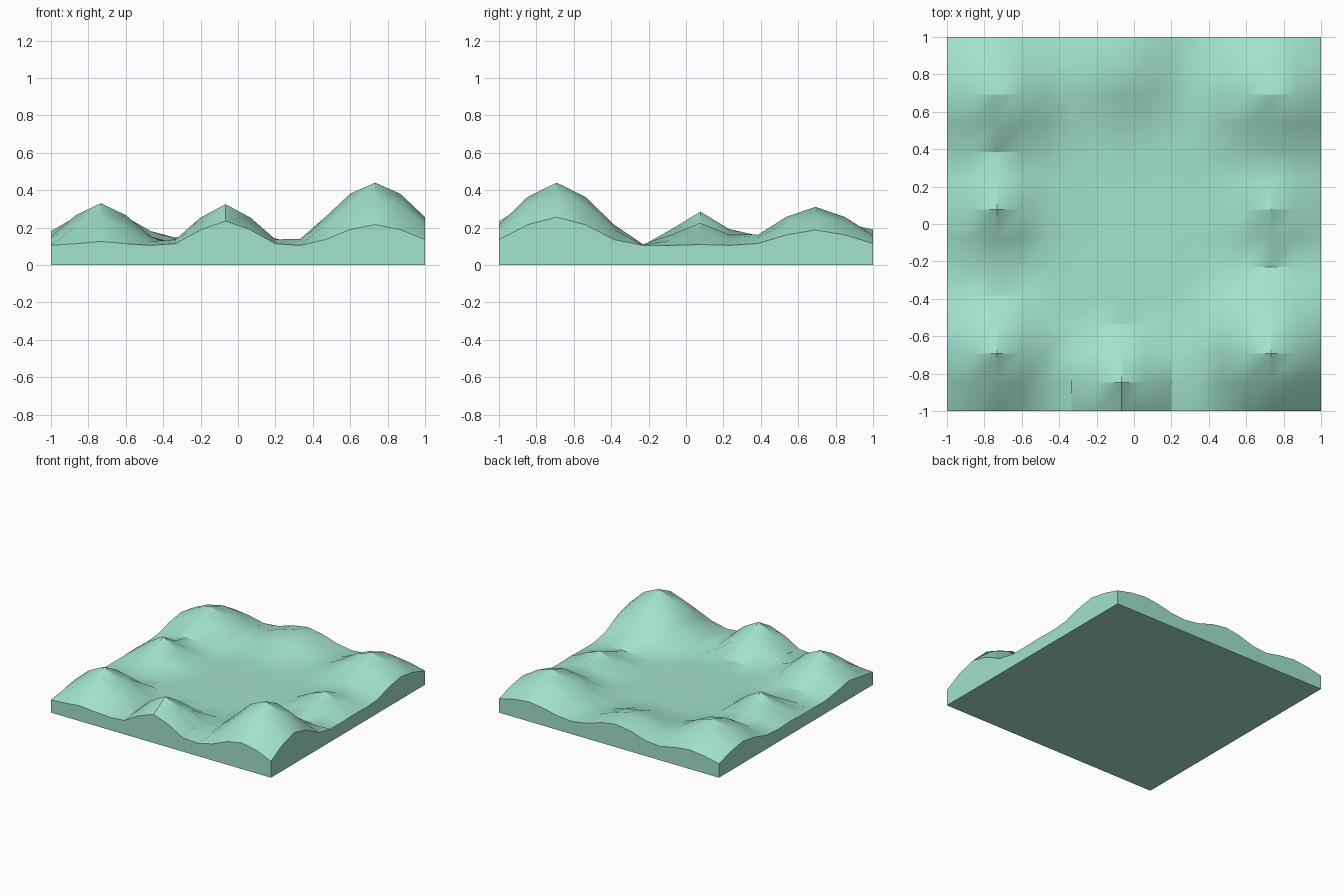
import bpy
import bmesh
import math

cube = bpy.data.objects.get("Cube")
if cube:
    bpy.data.objects.remove(cube, do_unlink=True)

COLUMNS, ROWS = 15, 13   # grid cells across and deep
BASE = 0.105             # ground level

# Hills: column, row, height above ground, radius
HILLS = [
    (2, 2, 0.225, 0.38),
    (7, 1, 0.22, 0.35),
    (13, 2, 0.335, 0.5),
    (2, 7, 0.18, 0.3),
    (13, 7, 0.12, 0.3),
    (2, 11, 0.19, 0.47),
    (7, 12, 0.12, 0.42),
    (13, 11, 0.205, 0.47),
]


def ground_height(x, y):
    """Ground level plus a smooth round swell for each hill."""
    z = BASE
    for column, row, height, radius in HILLS:
        dx = x - (2 * column / COLUMNS - 1)
        dy = y - (2 * row / ROWS - 1)
        t = min(math.hypot(dx, dy) / radius, 1)
        z += height * (1 - t * t * (3 - 2 * t))
    return z


# Hilly top surface
bm = bmesh.new()
bmesh.ops.create_grid(bm, x_segments=COLUMNS, y_segments=ROWS, size=1)
for v in bm.verts:
    v.co.z = ground_height(v.co.x, v.co.y)

# Straight side walls down to the floor
rim = [e for e in bm.edges if e.is_boundary]
walls = bmesh.ops.extrude_edge_only(bm, edges=rim)["geom"]
for item in walls:
    if isinstance(item, bmesh.types.BMVert):
        item.co.z = 0

# Flat underside
bmesh.ops.holes_fill(bm, edges=[e for e in bm.edges if e.is_boundary], sides=0)
bmesh.ops.recalc_face_normals(bm, faces=bm.faces)

mesh = bpy.data.meshes.new("terrain")
bm.to_mesh(mesh)
bm.free()
terrain = bpy.data.objects.new("terrain", mesh)
bpy.context.collection.objects.link(terrain)

# Single pale green colour
color = (0.36, 0.76, 0.61, 1)
green = bpy.data.materials.new("pale_sea_green")
green.use_nodes = True
green.diffuse_color = color
green.node_tree.nodes["Principled BSDF"].inputs["Base Color"].default_value = color
mesh.materials.append(green)

# Smooth slopes, crisp rim and valley creases
bpy.ops.object.select_all(action='DESELECT')
terrain.select_set(True)
bpy.context.view_layer.objects.active = terrain
bpy.ops.object.shade_smooth_by_angle(angle=math.radians(30))
